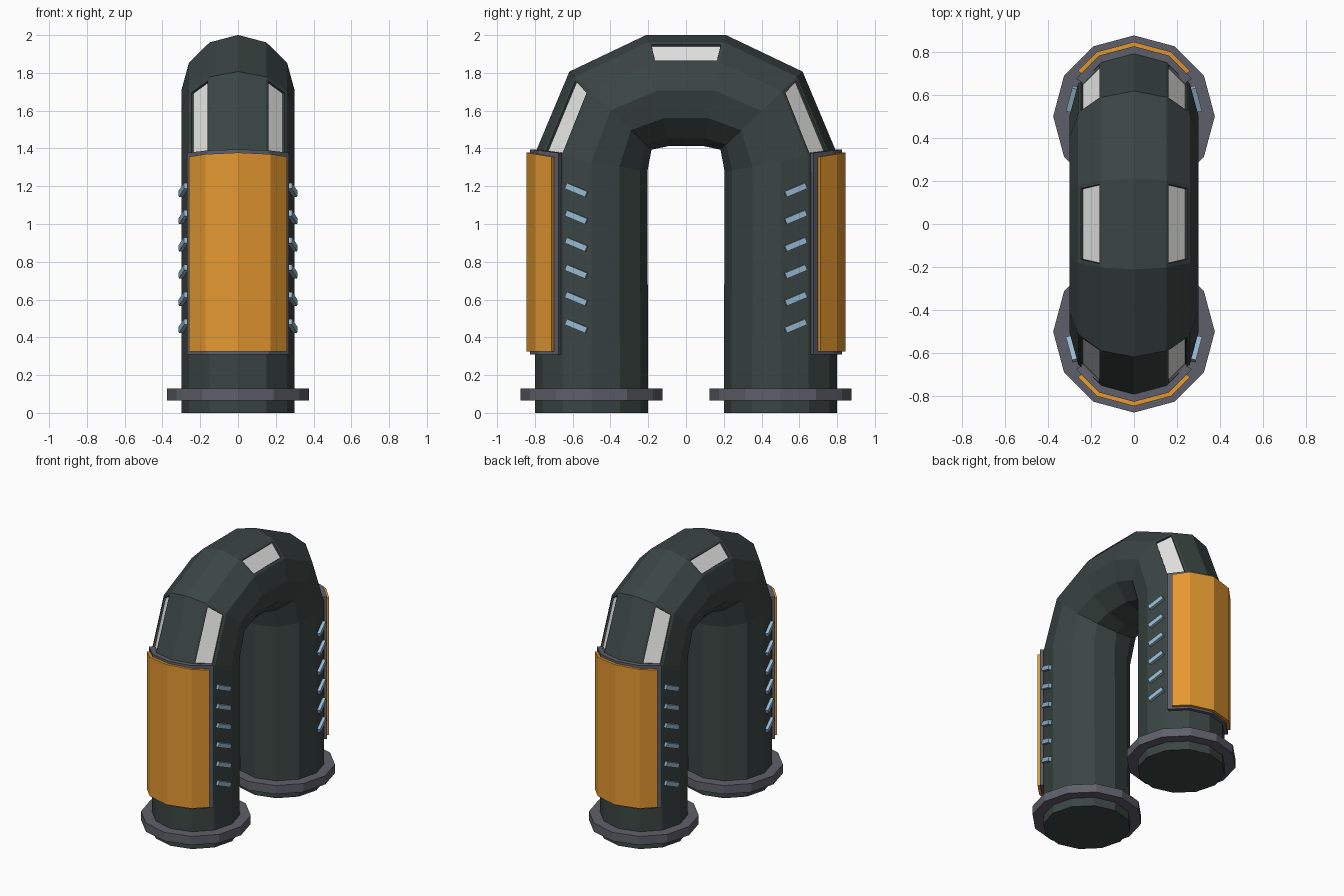
import bpy, bmesh
from math import sin, cos, radians, pi
from mathutils import Vector, Matrix

if "Cube" in bpy.data.objects:
    bpy.data.objects.remove(bpy.data.objects["Cube"])


def material(name, r, g, b):
    m = bpy.data.materials.new(name)
    lin = [((c / 255 + 0.055) / 1.055) ** 2.4 for c in (r, g, b)]
    m.diffuse_color = (*lin, 1)
    m.use_nodes = True
    m.node_tree.nodes["Principled BSDF"].inputs["Base Color"].default_value = m.diffuse_color
    return m


DARK = material("dark green grey", 58, 69, 67)
GREY = material("slate grey", 95, 95, 107)
ORANGE = material("orange", 228, 152, 48)
BLUE = material("pale blue", 150, 186, 208)
WHITE = material("off white", 228, 228, 226)


def finish(bm, name, *mats):
    bmesh.ops.recalc_face_normals(bm, faces=bm.faces)
    me = bpy.data.meshes.new(name)
    bm.to_mesh(me)
    bm.free()
    for m in mats:
        me.materials.append(m)
    ob = bpy.data.objects.new(name, me)
    bpy.context.collection.objects.link(ob)
    return ob


# Arched tube: 12-sided rings swept along a U path in the y-z plane
SIDES, R = 12, 0.3
half = [(0.5, 0), (0.5, 1.33), (0.4, 1.6), (0.15, 1.707)]
path = [Vector(p) for p in half] + [Vector((-y, z)) for y, z in reversed(half)]
bm = bmesh.new()
rings = []
for i, p in enumerate(path):
    t = Vector((0, 0))
    if i > 0:
        t += (p - path[i - 1]).normalized()
    if i < len(path) - 1:
        t += (path[i + 1] - p).normalized()
    t.normalize()
    n = Vector((t.y, -t.x))          # points to the outside of the arch
    ring = []
    for k in range(SIDES):
        a = 2 * pi * k / SIDES
        c = p + n * (R * cos(a))
        ring.append(bm.verts.new((R * sin(a), c.x, c.y)))
    rings.append(ring)
windows = []
for i in range(len(rings) - 1):
    for k in range(SIDES):
        j = (k + 1) % SIDES
        f = bm.faces.new((rings[i][k], rings[i][j], rings[i + 1][j], rings[i + 1][k]))
        if i in (1, 3, 5) and k in (1, 10):
            windows.append(f)
bm.faces.new(rings[0])
bm.faces.new(rings[-1])
bmesh.ops.recalc_face_normals(bm, faces=bm.faces)
# Sunken windows on the shoulder facets
bmesh.ops.inset_individual(bm, faces=windows, thickness=0.024, depth=0)
bmesh.ops.inset_individual(bm, faces=windows, thickness=0.003, depth=-0.012)
for f in windows:
    f.material_index = 1
finish(bm, "arched_tube", DARK, WHITE)


def wrap_plate(name, mat, side, r_in, r_out, edge, z0, z1, slope):
    """Curved plate following the outer facets of one leg."""
    bm = bmesh.new()
    loops = []
    for a in (-edge, -30, 0, 30, edge):
        k = cos(radians(15)) / cos(radians(abs(a) - 45)) if abs(a) > 30 else 1
        drop = slope * (1 - cos(radians(a)))
        pts = []
        for r, z in ((r_in, z0), (r_out, z0), (r_out, z1 - drop), (r_in, z1 - drop)):
            pts.append(bm.verts.new((r * k * sin(radians(a)),
                                     side * (0.5 + r * k * cos(radians(a))), z)))
        loops.append(pts)
    for p, q in zip(loops, loops[1:]):
        for m in range(4):
            n = (m + 1) % 4
            bm.faces.new((p[m], p[n], q[n], q[m]))
    bm.faces.new(loops[0])
    bm.faces.new(loops[-1])
    finish(bm, name, mat)


for side, label in ((-1, "front"), (1, "back")):
    # Foot flange
    bm = bmesh.new()
    bmesh.ops.create_cone(bm, cap_ends=True, segments=SIDES, radius1=0.375, radius2=0.375,
                          depth=0.065, matrix=Matrix.Translation((0, side * 0.5, 0.0975)))
    finish(bm, label + "_flange", GREY)

    # Outer panel and its backing frame
    wrap_plate(label + "_panel_frame", GREY, side, 0.285, 0.325, 57, 0.31, 1.395, 0.04)
    wrap_plate(label + "_panel", ORANGE, side, 0.30, 0.345, 51, 0.325, 1.378, 0.06)

    # Slanted vent slats on both sides of the leg
    bm = bmesh.new()
    for sx in (-1, 1):
        for i in range(6):
            z = 0.46 + i * 0.144
            mat = (Matrix.Diagonal((sx, side, 1, 1))
                   @ Matrix.Translation((0.281, 0.578, z))
                   @ Matrix.Rotation(radians(15), 4, 'Z')
                   @ Matrix.Rotation(radians(22), 4, 'X')
                   @ Matrix.Diagonal((0.04, 0.12, 0.032, 1)))
            bmesh.ops.create_cube(bm, size=1, matrix=mat)
    finish(bm, label + "_vent_slats", BLUE)
